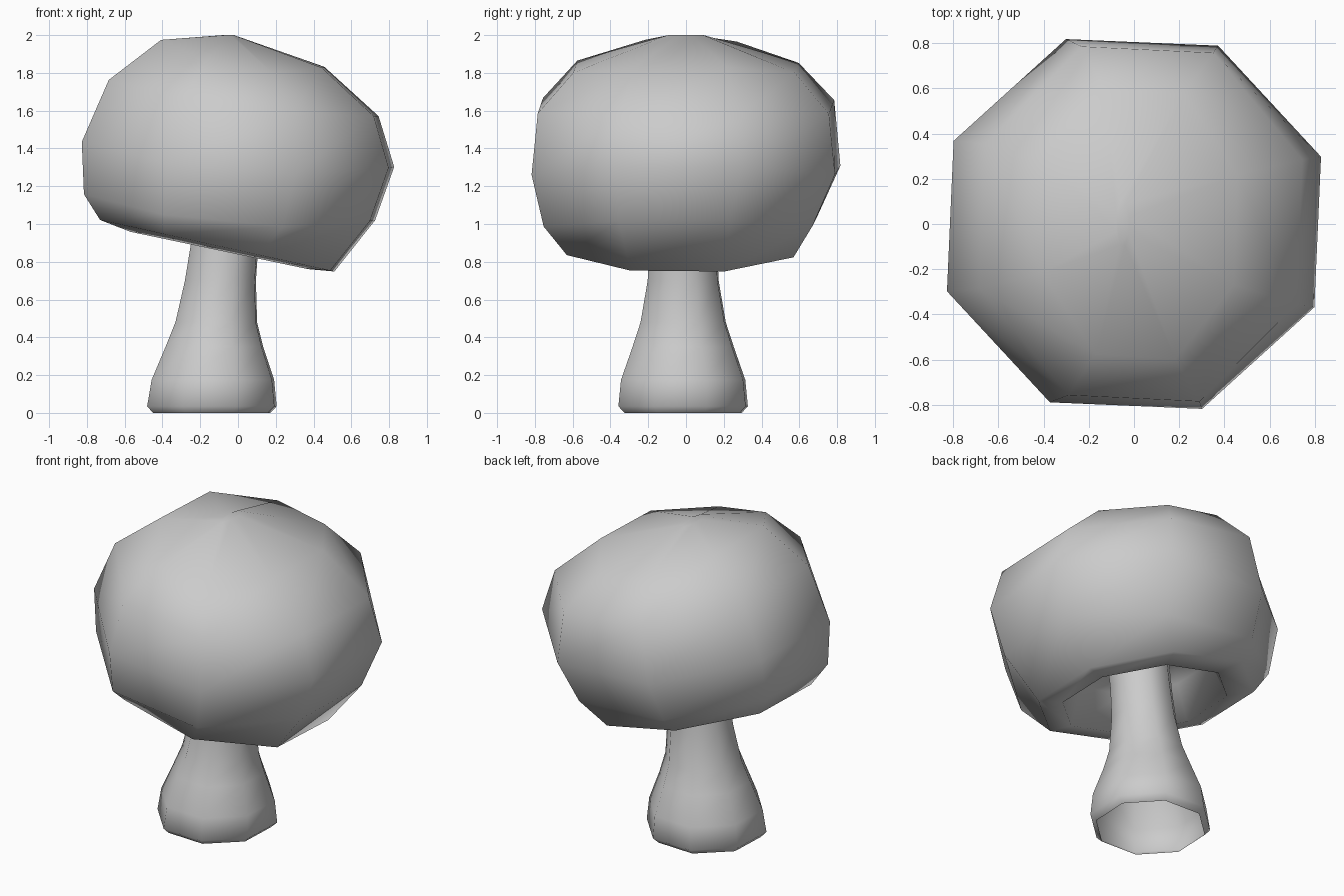
import bpy, bmesh, math

SIDES = 8
PHASE = 20


def loft(name, rings, cap_ends):
    """Skin eight-sided rings: (centre x, y, z, radius x, radius y, slope of z along x, droop at the y sides)."""
    bm = bmesh.new()
    loops = []
    for cx, cy, cz, rx, ry, slope, droop in rings:
        loop = []
        for i in range(SIDES):
            a = math.radians(PHASE + 360 * i / SIDES)
            dx = rx * math.cos(a)
            z = cz + slope * dx - droop * (math.sin(a) ** 2 - 0.15)
            loop.append(bm.verts.new((cx + dx, cy + ry * math.sin(a), z)))
        loops.append(loop)
    for lo, hi in zip(loops, loops[1:]):
        for i in range(SIDES):
            j = (i + 1) % SIDES
            bm.faces.new((lo[i], lo[j], hi[j], hi[i]))
    if cap_ends:
        bm.faces.new(loops[0][::-1])
        bm.faces.new(loops[-1])
    for f in bm.faces:
        f.smooth = True
    mesh = bpy.data.meshes.new(name)
    bm.to_mesh(mesh)
    bm.free()
    obj = bpy.data.objects.new(name, mesh)
    bpy.context.collection.objects.link(obj)
    return obj


# Tilted cap, from the recess underneath, around the lip and up to the crown
loft("mushroom_cap", [
    (-0.04, 0, 1.14, 0.20, 0.20, -0.21, 0),
    (-0.06, 0, 1.07, 0.42, 0.42, -0.21, 0),
    (-0.10, -0.02, 0.86, 0.50, 0.50, -0.21, 0),
    (-0.11, -0.02, 0.885, 0.66, 0.65, -0.22, 0),
    (-0.045, -0.03, 1.085, 0.82, 0.77, -0.09, 0.10),
    (0.00, 0, 1.365, 0.88, 0.87, -0.08, 0.11),
    (0.03, 0, 1.665, 0.76, 0.835, -0.134, 0.06),
    (0.025, 0, 1.90, 0.46, 0.635, -0.165, 0.10),
    (-0.05, 0, 2.0, 0.03, 0.10, 0, 0),
], True)

# Leaning stem with a swollen foot, open at the bottom
loft("mushroom_stem", [
    (-0.14, -0.015, 0.0, 0.33, 0.33, 0, 0),
    (-0.138, -0.015, 0.035, 0.365, 0.365, 0, 0),
    (-0.133, -0.015, 0.175, 0.345, 0.35, 0, 0),
    (-0.125, -0.015, 0.35, 0.275, 0.285, 0, 0),
    (-0.115, -0.015, 0.48, 0.23, 0.24, 0, 0),
    (-0.093, -0.015, 0.70, 0.20, 0.20, 0, 0),
    (-0.07, -0.015, 0.90, 0.19, 0.19, 0, 0),
    (-0.03, -0.01, 1.16, 0.19, 0.19, -0.1, 0),
], False)
